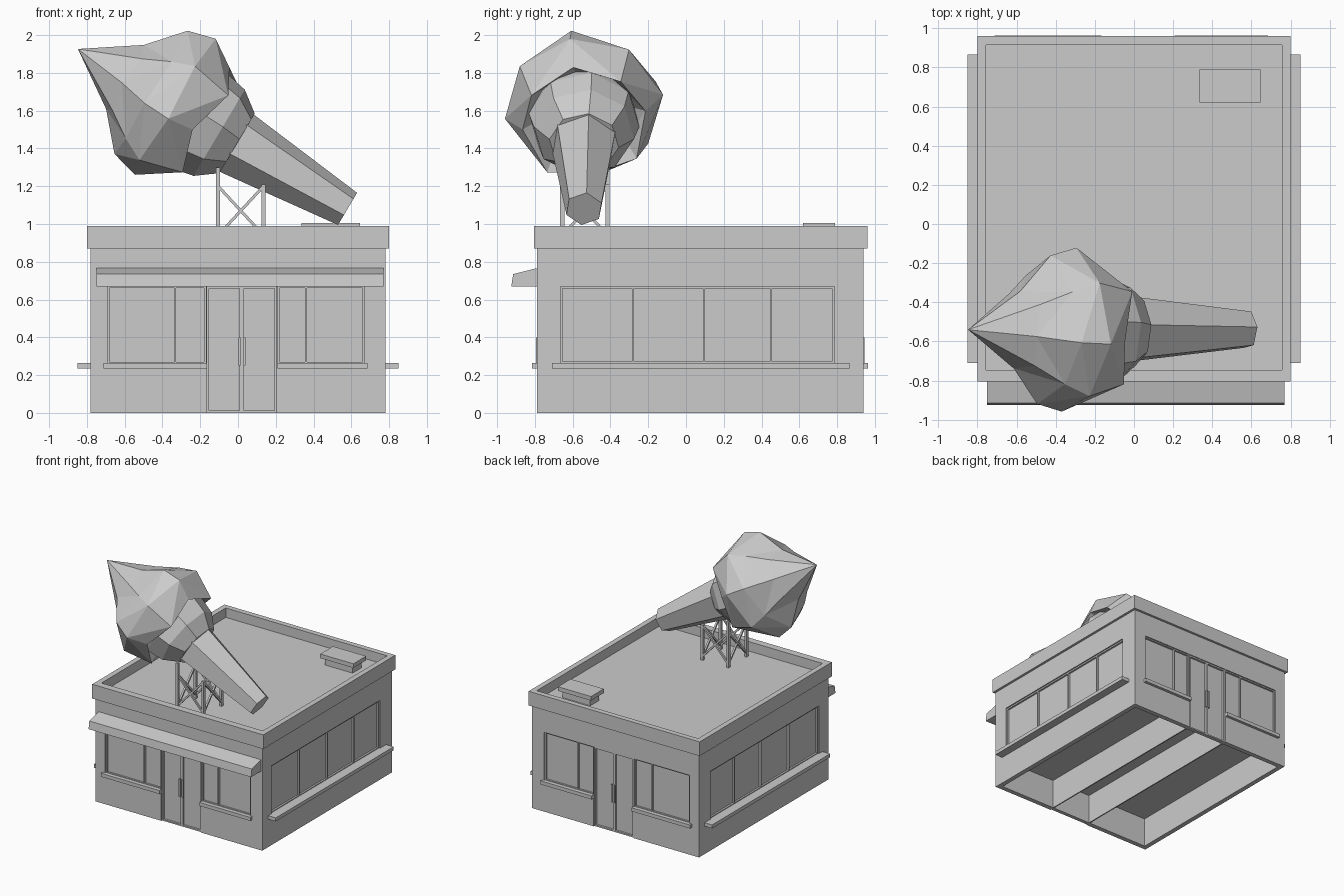
import bpy, bmesh, math
from mathutils import Vector

if "Cube" in bpy.data.objects:
    bpy.data.objects.remove(bpy.data.objects["Cube"])


def mesh_object(name, bm):
    bmesh.ops.recalc_face_normals(bm, faces=bm.faces)
    me = bpy.data.meshes.new(name)
    bm.to_mesh(me)
    bm.free()
    ob = bpy.data.objects.new(name, me)
    bpy.context.collection.objects.link(ob)
    return ob


def add_box(bm, x, y, z):
    vs = bmesh.ops.create_cube(bm, size=1)["verts"]
    for v in vs:
        v.co = [r[0] if c < 0 else r[1] for c, r in zip(v.co, (x, y, z))]


def boxes(name, items):
    bm = bmesh.new()
    for it in items:
        add_box(bm, *it)
    return mesh_object(name, bm)


def cut(ob, items):
    tool = boxes("cutter", items)
    tool.hide_render = True
    m = ob.modifiers.new("cut", "BOOLEAN")
    m.operation, m.solver, m.object = "DIFFERENCE", "EXACT", tool
    bpy.context.view_layer.objects.active = ob
    bpy.ops.object.modifier_apply(modifier=m.name)
    bpy.data.objects.remove(tool)


X, Y0, Y1 = 0.78, -0.79, 0.94
D = 0.025                      # depth of window recesses
Z0, Z1 = 0.26, 0.67            # window height


def on_wall(side, a, z, d0, d1):
    """Box on a wall: a along it, d0..d1 inward depth (negative is outward)."""
    if side == "front":
        return a, (Y0 + d0, Y0 + d1), z
    if side == "back":
        return a, (Y1 - d1, Y1 - d0), z
    s = 1 if side == "right" else -1
    return sorted((s * (X - d0), s * (X - d1))), a, z


def border(side, a, z, t, d0):
    """Thin rectangular frame."""
    a0, a1 = a
    z0, z1 = z
    return [on_wall(side, (a0, a0 + t), z, d0, D), on_wall(side, (a1 - t, a1), z, d0, D),
            on_wall(side, (a0 + t, a1 - t), (z0, z0 + t), d0, D),
            on_wall(side, (a0 + t, a1 - t), (z1 - t, z1), d0, D)]


# Walls, hollow underneath in three bays, with recessed openings
walls = boxes("walls", [((-X, X), (Y0, Y1), (0, 0.88))])
cut(walls, [((a, b), (Y0 + 0.04, Y1 - 0.04), (-0.1, 0.25))
            for a, b in ((-0.74, -0.17), (-0.16, 0.205), (0.215, 0.74))])
openings = []
for s in ("front", "back"):
    openings += [on_wall(s, (-0.69, -0.17), (Z0, Z1), -0.1, D),
                 on_wall(s, (-0.165, 0.205), (-0.1, Z1), -0.1, D),
                 on_wall(s, (0.21, 0.67), (Z0, Z1), -0.1, D)]
for s in ("left", "right"):
    openings.append(on_wall(s, (-0.665, 0.785), (Z0, Z1), -0.1, D))
cut(walls, openings)

# Window frames, doors and sills
for s in ("front", "back"):
    f = 0.01
    boxes(s + "_window_frames",
          border(s, (-0.69, -0.17), (Z0, Z1), f, f) + border(s, (0.21, 0.67), (Z0, Z1), f, f)
          + [on_wall(s, (c - 0.005, c + 0.005), (Z0 + f, Z1 - f), f, D) for c in (-0.332, 0.36)])
    boxes(s + "_doors",
          border(s, (-0.165, 0.02), (0, Z1), 0.012, 0.008)
          + border(s, (0.02, 0.205), (0, Z1), 0.012, 0.008)
          + [on_wall(s, (c - 0.006, c + 0.006), (0.25, 0.40), -0.005, 0.01) for c in (0.008, 0.034)])
    boxes(s + "_sills", [on_wall(s, a, (0.235, 0.265), -0.024, D)
                         for a in ((-0.713, -0.165), (0.208, 0.685))])
for s in ("left", "right"):
    boxes(s + "_window_frames",
          border(s, (-0.665, 0.785), (Z0, Z1), 0.012, 0.01)
          + [on_wall(s, (c - 0.006, c + 0.006), (Z0 + 0.012, Z1 - 0.012), 0.01, D)
             for c in (-0.28, 0.095, 0.45)])
    boxes(s + "_sill", [on_wall(s, (-0.71, 0.865), (0.235, 0.265), -0.07, D)])

# Roof with raised parapet, and roof hatch
roof = boxes("roof_parapet", [((-0.80, 0.80), (-0.805, 0.96), (0.87, 0.99))])
cut(roof, [((-0.755, 0.755), (-0.745, 0.915), (0.91, 1.1))])
boxes("roof_hatch", [((0.36, 0.62), (0.645, 0.765), (0.90, 0.97)),
                     ((0.335, 0.645), (0.62, 0.79), (0.97, 1.005))])

# Awning from an extruded side profile
bm = bmesh.new()
face = bm.faces.new([bm.verts.new((-0.75, y, z)) for y, z in
                     ((-0.785, 0.67), (-0.925, 0.67), (-0.915, 0.735), (-0.785, 0.767))])
new = bmesh.ops.extrude_face_region(bm, geom=[face])["geom"]
bmesh.ops.translate(bm, vec=(1.52, 0, 0),
                    verts=[g for g in new if isinstance(g, bmesh.types.BMVert)])
mesh_object("awning", bm)

# Tilted cone: axis U, with cross-section axes V (up-ish) and W (depth)
TIP = Vector((0.58, -0.54, 1.08))
U, V, W = Vector((-0.86, 0, 0.51)), Vector((0.51, 0, 0.86)), Vector((0, 1, 0))


def revolve(name, rings, n, turn):
    """rings: (even s, even r, odd s, odd r) along the tilted axis; r = 0 makes a point."""
    bm = bmesh.new()
    prev = None
    for s0, r0, s1, r1 in rings:
        if r0 == 0:
            cur = [bm.verts.new(TIP + U * s0)] * n
        else:
            cur = []
            for i in range(n):
                s, r = (s1, r1) if i % 2 else (s0, r0)
                t = math.radians(turn) + math.tau * i / n
                cur.append(bm.verts.new(TIP + U * s + (V * math.cos(t) + W * math.sin(t)) * r))
        if prev is None:
            if r0:
                bm.faces.new(cur)
        else:
            for i in range(n):
                j = (i + 1) % n
                q = list(dict.fromkeys((prev[i], prev[j], cur[j], cur[i])))
                if len(q) > 3:   # creased quads, diagonals meeting at the odd points
                    a, b = (q[:3], [q[0], q[2], q[3]]) if i % 2 else (q[1:], [q[0], q[1], q[3]])
                    bm.faces.new(a)
                    bm.faces.new(b)
                else:
                    bm.faces.new(q)
        prev = cur
    if len(set(prev)) > 1:
        bm.faces.new(prev)
    bmesh.ops.dissolve_limit(bm, angle_limit=0.01, verts=bm.verts, edges=bm.edges)
    return mesh_object(name, bm)


revolve("cone_handle", [(0, 0.1, 0, 0.1), (0.70, 0.18, 0.70, 0.18)], 6, 8)
revolve("cone_cup", [(s, r, s, r) for s, r in
                     ((0.68, 0.185), (0.79, 0.268), (0.92, 0.295), (1.0, 0.29))], 8, 8)
revolve("ice_cream_scoop", [(0.97, 0.27, 0.97, 0.27), (0.92, 0.33, 0.85, 0.34),
                            (1.06, 0.425, 1.08, 0.415), (1.21, 0.385, 1.20, 0.34),
                            (1.37, 0.20, 1.34, 0.225), (1.66, 0, 1.66, 0)], 8, -10)

# Support stand: four posts with crossed braces on each side
bm = bmesh.new()


def beam(p, q, t):
    p, q = Vector(p), Vector(q)
    d = q - p
    vs = bmesh.ops.create_cube(bm, size=1)["verts"]
    rot = d.to_track_quat("Z", "Y")
    for v in vs:
        v.co = p + d / 2 + rot @ Vector((v.co.x * t, v.co.y * t, v.co.z * d.length))


posts = [(-0.105, -0.655), (0.135, -0.655), (0.135, -0.415), (-0.105, -0.415)]
for i, a in enumerate(posts):
    b = posts[(i + 1) % 4]
    beam((*a, 0.91), (*a, 1.30 if a[0] < 0 else 1.21), 0.022)
    beam((*a, 0.94), (*b, 1.20), 0.015)
    beam((*b, 0.94), (*a, 1.20), 0.015)
mesh_object("support_stand", bm)
